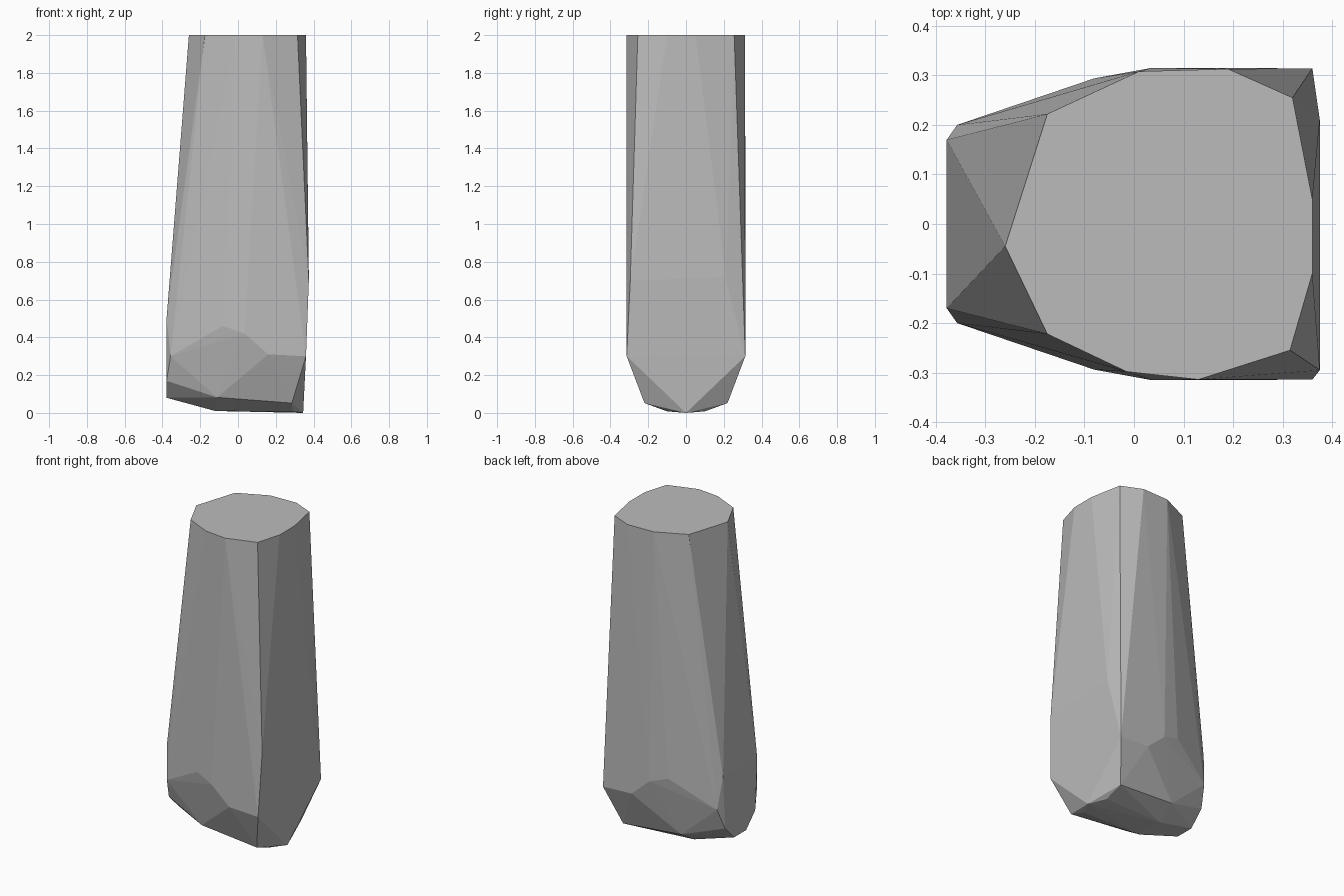
import bpy, bmesh

if "Cube" in bpy.data.objects:
    bpy.data.objects.remove(bpy.data.objects["Cube"])

# Cut top outline (x, y), all at full height
TOP = [(-0.26, -0.045), (-0.175, 0.222), (0.01, 0.308), (0.19, 0.313), (0.32, 0.255),
       (0.36, 0.05), (0.36, -0.10), (0.315, -0.255), (0.13, -0.314), (-0.015, -0.298),
       (-0.175, -0.222)]

# Lower body corners (x, y, z), mirrored across y
SIDE = [(-0.378, 0.17, 0.50), (-0.357, 0.20, 0.30), (-0.378, 0.15, 0.17),
        (-0.378, 0.06, 0.08), (-0.08, 0.294, 0.46), (0.035, 0.315, 0.42),
        (0.16, 0.315, 0.31), (0.36, 0.314, 0.30), (-0.11, 0.205, 0.082),
        (0.285, 0.22, 0.052), (-0.12, 0.09, 0.01), (0.29, 0.10, 0.008)]

# Single corners: lowest tip and the two bulges on the right face
SINGLE = [(0.345, 0.0, 0.0), (0.375, -0.295, 0.70), (0.375, 0.21, 0.72)]

points = [(x, y, 2.0) for x, y in TOP] + SINGLE
for x, y, z in SIDE:
    points += [(x, y, z), (x, -y, z)]

# Faceted stone: skin wrapped tightly around the corners
bm = bmesh.new()
for p in points:
    bm.verts.new(p)
hull = bmesh.ops.convex_hull(bm, input=bm.verts)
loose = {v for v in hull["geom_interior"] + hull["geom_unused"]
         if isinstance(v, bmesh.types.BMVert)}
bmesh.ops.delete(bm, geom=list(loose), context="VERTS")
bmesh.ops.dissolve_limit(bm, angle_limit=0.01, verts=bm.verts, edges=bm.edges)
bmesh.ops.recalc_face_normals(bm, faces=bm.faces)

mesh = bpy.data.meshes.new("stone_pillar")
bm.to_mesh(mesh)
bm.free()
stone = bpy.data.objects.new("stone_pillar", mesh)
bpy.context.collection.objects.link(stone)

grey = bpy.data.materials.new("stone grey")
grey.diffuse_color = (0.5, 0.5, 0.5, 1)
grey.use_nodes = True
grey.node_tree.nodes["Principled BSDF"].inputs["Base Color"].default_value = grey.diffuse_color
mesh.materials.append(grey)
